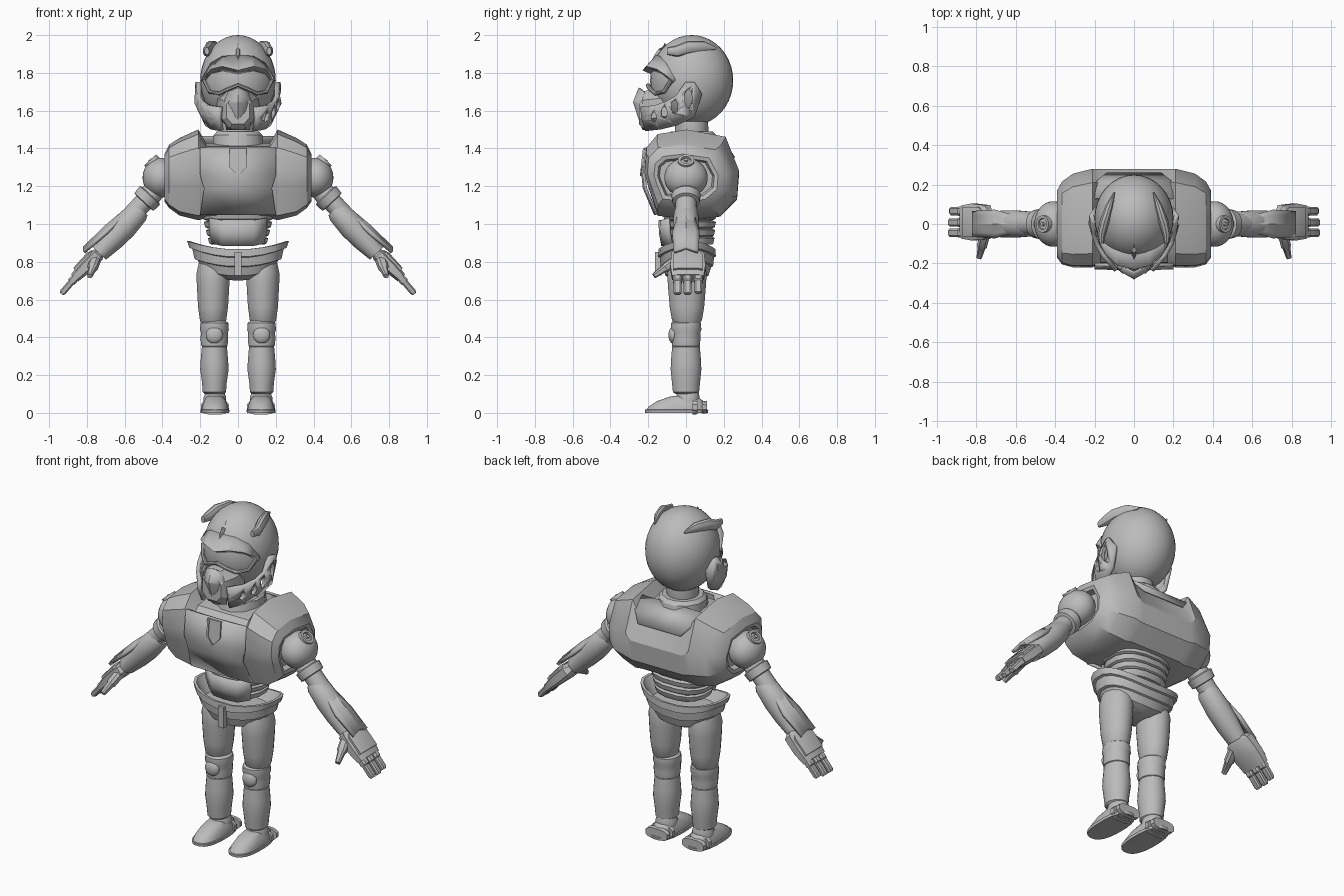
import bpy, bmesh, math
from mathutils import Vector, Matrix

if "Cube" in bpy.data.objects:
    bpy.data.objects.remove(bpy.data.objects["Cube"])

grey = bpy.data.materials.new("plain_grey")
grey.use_nodes = True
COLOUR = (0.5, 0.5, 0.5, 1)
grey.diffuse_color = COLOUR
grey.node_tree.nodes["Principled BSDF"].inputs["Base Color"].default_value = COLOUR


def finish(name, bm, side=1, angle=32):
    """Turn a bmesh into a shaded object, flipped in x for the right side."""
    for v in bm.verts:
        v.co.x *= side
    bmesh.ops.recalc_face_normals(bm, faces=bm.faces)
    mesh = bpy.data.meshes.new(name)
    bm.to_mesh(mesh)
    bm.free()
    ob = bpy.data.objects.new(name, mesh)
    bpy.context.collection.objects.link(ob)
    mesh.materials.append(grey)
    bpy.ops.object.select_all(action='DESELECT')
    bpy.context.view_layer.objects.active = ob
    ob.select_set(True)
    bpy.ops.object.shade_smooth_by_angle(angle=math.radians(angle))
    return ob


def loft(name, rings, side=1, caps=True, angle=32):
    bm = bmesh.new()
    rows = [[bm.verts.new(p) for p in ring] for ring in rings]
    n = len(rows[0])
    for a, b in zip(rows, rows[1:]):
        for i in range(n):
            j = (i + 1) % n
            bm.faces.new((a[i], a[j], b[j], b[i]))
    if caps:
        bm.faces.new(rows[0])
        bm.faces.new(rows[-1])
    return finish(name, bm, side, angle)


def curve_power(value, power):
    return math.copysign(abs(value) ** power, value)


def oval(centre, a, b, u, v, sides, power):
    out = []
    for i in range(sides):
        t = 2 * math.pi * (i + 0.5) / sides
        out.append(Vector(centre) + u * a * curve_power(math.cos(t), power)
                   + v * b * curve_power(math.sin(t), power))
    return out


def tube(name, rows, axis=None, side=1, sides=24, power=1, angle=32):
    """Loft ovals (x, y, z, half width, half depth) along a path."""
    rings = []
    for i, row in enumerate(rows):
        ahead, behind = rows[min(i + 1, len(rows) - 1)], rows[max(i - 1, 0)]
        t = Vector(axis or Vector(ahead[:3]) - Vector(behind[:3])).normalized()
        base = Vector((0, 1, 0)) if abs(t.y) < 0.7 else Vector((0, 0, 1))
        u = base.cross(t).normalized()
        rings.append(oval(row[:3], row[3], row[4], u, t.cross(u), sides, power))
    return loft(name, rings, side, True, angle)


def column(name, x, y, profile, side=1, sides=24, power=1):
    return tube(name, [(x, y, z, a, b) for z, a, b in profile], (0, 0, 1), side, sides, power)


def limb(name, start, end, profile, side, sides=20, power=1):
    s, e = Vector(start), Vector(end)
    return tube(name, [(*s.lerp(e, t), a, b) for t, a, b in profile], e - s, side, sides, power)


def ball(name, centres, radii, side=1):
    bm = bmesh.new()
    for c, r in zip(centres, radii):
        bmesh.ops.create_uvsphere(bm, u_segments=32, v_segments=20, radius=1,
                                  matrix=Matrix.Translation(c) @ Matrix.Diagonal((*r, 1)))
    return finish(name, bm, side)


def sheet(name, rows, thick, side=1):
    bm = bmesh.new()
    grid = [[bm.verts.new(p) for p in r] for r in rows]
    for a, b in zip(grid, grid[1:]):
        for i in range(len(a) - 1):
            bm.faces.new((a[i], a[i + 1], b[i + 1], b[i]))
    ob = finish(name, bm, side)
    mod = ob.modifiers.new("thickness", 'SOLIDIFY')
    mod.thickness, mod.offset = thick, 0
    return ob


def both(points):
    """Mirror a run of points starting on the centre line."""
    return [(-x, y, z) for x, y, z in reversed(points[1:])] + list(points)


# Helmet shell, and points that sit on its surface
HC, HR = Vector((0, 0.03, 1.76)), Vector((0.2, 0.22, 0.24))
ball("helmet", [HC], [HR])


def on_helmet(x, z, out=0.0):
    k = max(0, 1 - (x / HR.x) ** 2 - ((z - HC.z) / HR.z) ** 2)
    return (x, HC.y - HR.y * math.sqrt(k) - out, z)


# Brow, visor and forehead crest
brow_back = both([on_helmet(0, 1.89), on_helmet(.08, 1.885), on_helmet(.14, 1.85), on_helmet(.18, 1.78)])
brow_edge = both([(0, -.225, 1.815), (.08, -.205, 1.835), (.14, -.15, 1.82), (.188, -.06, 1.76)])
brow_under = both([on_helmet(0, 1.8), on_helmet(.08, 1.815), on_helmet(.14, 1.8), on_helmet(.18, 1.75)])
sheet("brow", [brow_back, brow_edge, brow_under], 0.012)
visor_rim = [on_helmet(x, z, .012) for x, z in ((0, 1.735), (.05, 1.715), (.1, 1.69), (.15, 1.7), (.18, 1.76))]
tube("visor_lower_rim", [(*p, .01, .012) for p in both(visor_rim)], sides=8)
tube("forehead_crest", [(*on_helmet(0, z), w, .014) for z, w in
                        ((1.86, .002), (1.89, .011), (1.92, .011), (1.95, .002))], sides=8)

# Muzzle
tube("muzzle", [(0, -.10, 1.62, .12, .1), (0, -.18, 1.61, .105, .105), (0, -.225, 1.605, .085, .105),
                (0, -.25, 1.60, .065, .075)], (0, -1, 0), sides=8, power=.75, angle=20)
sheet("muzzle_front", [both([(0, -.245, 1.72), (.05, -.22, 1.70)]),
                       both([(0, -.275, 1.645), (.075, -.23, 1.64)]),
                       both([(0, -.25, 1.57), (.07, -.22, 1.56)]),
                       both([(0, -.225, 1.5), (.06, -.19, 1.5)])], 0.012)

# Cheek guards with oval openings, and top fins
for s, label in ((1, "left"), (-1, "right")):
    guard_top = [(.2, .0, 1.75), (.205, -.05, 1.68), (.19, -.10, 1.65), (.155, -.16, 1.63), (.09, -.235, 1.62)]
    guard_mid = [(.215, .045, 1.75), (.22, .0, 1.64), (.195, -.08, 1.59), (.155, -.15, 1.57), (.095, -.23, 1.56)]
    guard_low = [(.19, .08, 1.69), (.185, .045, 1.57), (.165, -.05, 1.525), (.135, -.13, 1.505), (.085, -.21, 1.495)]
    guard = sheet(label + "_cheek_guard", [guard_top, guard_mid, guard_low], 0.022, s)
    cutter = ball(label + "_cheek_cutter",
                  [(.21, .012, 1.665), (.2, -.06, 1.62), (.18, -.115, 1.59), (.14, -.17, 1.565)],
                  [(.06, .02, .048), (.06, .017, .036), (.06, .015, .03), (.06, .013, .026)], s)
    cutter.hide_render = True
    cutter.hide_set(True)
    cut = guard.modifiers.new("openings", 'BOOLEAN')
    cut.object = cutter
    tube(label + "_helmet_fin", [(.10, .16, 1.93, .004, .006), (.125, .09, 1.94, .02, .03),
                                 (.15, .01, 1.935, .026, .034), (.165, -.05, 1.915, .022, .03),
                                 (.165, -.10, 1.915, .012, .02)], side=s, sides=10)

# Neck
column("neck", 0, .03, [(1.38, .1, .1), (1.47, .085, .085), (1.5, .09, .09), (1.56, .085, .085)])
column("neck_ring", 0, .03, [(1.4, .14, .15), (1.47, .135, .135), (1.49, .115, .115), (1.49, .09, .09)], sides=12)

# Torso shell: one section template scaled at stations across the body
SECTION = [(.02, .8), (0, .55), (.04, .38), (.14, .05), (.5, 0), (.8, .04),
           (.98, .25), (1, .55), (.86, .92), (.45, 1), (.14, .95)]


def section(x, front, back, low, top):
    return [(x, front + (back - front) * fy, low + (top - low) * fz) for fy, fz in SECTION]


half = [(.0, -.205, .28, 1.03, 1.43), (.17, -.205, .28, 1.03, 1.43), (.21, -.22, .28, 1.02, 1.5),
        (.31, -.22, .255, 1.045, 1.455), (.365, -.205, .215, 1.085, 1.42), (.39, -.17, .17, 1.12, 1.37),
        (.385, -.15, .15, 1.14, 1.35), (.35, -.14, .14, 1.15, 1.34)]
stations = [(-r[0], *r[1:]) for r in reversed(half[1:])] + half
loft("torso", [section(*r) for r in stations], angle=28)

# Chest plate, badge and upper back panel
plate = [(.2, -.205, 1.405), (.2, -.222, 1.26), (.18, -.215, 1.19), (.2, -.155, 1.05)]
sheet("chest_plate", [[(-x, y, z), (0, y - .006, z), (x, y, z)] for x, y, z in plate], 0.016)
badge = [(-.045, 1.4), (.045, 1.4), (.045, 1.3), (0, 1.255), (-.045, 1.3)]
loft("chest_badge", [[(x * k, y - (1.4 - z) * .11, z) for x, z in badge]
                     for k, y in ((1, -.2), (1, -.228), (.75, -.228), (.75, -.223))])
sheet("back_panel", [[(-.2, .13, 1.46), (.2, .13, 1.46)], [(-.19, .215, 1.41), (.19, .215, 1.41)],
                     [(-.14, .255, 1.35), (.14, .255, 1.35)]], 0.012)

# Ribbed abdomen
ribs = []
for i in range(4):
    z, w = 1.06 - i * .043, .195 - i * .011
    ribs += [(z, w - .02, .125), (z - .006, w, .145 - i * .004), (z - .034, w - .008, .138 - i * .004),
             (z - .04, w - .02, .122)]
column("abdomen", 0, .02, ribs, sides=16, power=.8)
sheet("abdomen_front", [both([(0, y, z), (.08, y + .008, z), (w, y + .05, z + .012)])
                        for y, z, w in ((-.14, 1.02, .15), (-.137, .95, .15), (-.125, .885, .135))], 0.012)

# Hip armour: stepped bands rising toward the sides
hips = []
for z, a, b, lift in ((.82, .2, .1, .0), (.865, .255, .14, .045), (.865, .272, .152, .045), (.825, .26, .155, .05),
                      (.82, .245, .145, .05), (.775, .232, .14, .04), (.77, .216, .13, .04),
                      (.725, .19, .115, .035), (.7, .1, .07, .02)):
    ring = oval((0, .005, z), a, b, Vector((1, 0, 0)), Vector((0, 1, 0)), 20, .85)
    hips.append([p + Vector((0, 0, lift * (p.x / a) ** 2)) for p in ring])
loft("hip_armour", hips)
tube("belt_buckle", [(0, -.13, .79, .022, .075), (0, -.165, .79, .022, .075)], (0, -1, 0), sides=4, power=.5)

for s, label in ((1, "left"), (-1, "right")):
    # Leg
    column(label + "_thigh", .132, .005, [(.8, .075, .09), (.74, .088, .105), (.68, .087, .102), (.56, .08, .092),
                                          (.49, .07, .08), (.47, .06, .065)], s)
    column(label + "_knee", .125, 0, [(.49, .058, .065), (.475, .074, .08), (.44, .077, .082), (.425, .072, .076),
                                      (.39, .074, .077), (.355, .07, .074), (.345, .055, .06)], s)
    ball(label + "_knee_cap", [(.125, -.068, .412)], [(.045, .025, .045)], s)
    column(label + "_shin", .125, 0, [(.36, .058, .06), (.35, .067, .074), (.28, .073, .08), (.23, .076, .082),
                                      (.16, .066, .075), (.11, .062, .07), (.1, .05, .055)], s)
    column(label + "_ankle", .122, .01, [(.12, .05, .055), (.095, .055, .06), (.085, .06, .062), (.05, .06, .062)], s)
    # Foot
    tube(label + "_foot", [(.122, -.05, 0, .076, .168), (.122, -.05, .016, .078, .17), (.122, -.05, .018, .072, .162),
                           (.122, -.045, .035, .07, .152), (.122, -.03, .062, .06, .125),
                           (.122, -.015, .085, .045, .075), (.122, -.01, .09, .03, .05)], (0, 0, 1), s, 20, .8)
    for y, h in ((.035, .058), (.085, .05)):
        tube(label + "_heel_band", [(.122, y, .03, .076, h * .7), (.122, y + .025, .03, .074, h * .65)],
             (0, 1, 0), s, 12, .7)

    # Shoulder with round bolt
    ball(label + "_shoulder", [(.41, 0, 1.245)], [(.095, .115, .105)], s)
    limb(label + "_shoulder_bolt", (.42, 0, 1.29), (.47, 0, 1.345),
         [(0, .045, .045), (.9, .043, .043), (.9, .028, .028), (.7, .026, .026), (.7, .012, .012), (.95, .01, .01)], s)
    # Elbow and flared forearm
    limb(label + "_elbow", (.43, 0, 1.19), (.56, 0, 1.05),
         [(0, .055, .055), (.25, .06, .065), (.28, .074, .078), (.52, .07, .072), (.54, .052, .055), (1, .052, .055)], s)
    limb(label + "_forearm", (.515, 0, 1.08), (.735, 0, .845),
         [(0, .05, .052), (.08, .062, .064), (.4, .07, .07), (.7, .064, .068), (1, .05, .06)], s)
    guard = [[(.58, y * .5, 1.085 - abs(y) * .3), (.7, y, .985 - abs(y) * .5), (.815, y * .9, .872 - abs(y) * .3)]
             for y in (-.07, -.045, 0, .045, .07)]
    sheet(label + "_forearm_guard", guard, 0.018, s)
    # Hand, fingers and thumb
    limb(label + "_palm", (.73, .01, .85), (.865, .01, .715),
         [(0, .026, .06), (.1, .038, .09), (.6, .038, .098), (1, .028, .088)], s, 8, .6)
    limb(label + "_hand_plate", (.765, .01, .85), (.86, .01, .755),
         [(0, .016, .06), (.2, .024, .08), (1, .018, .08)], s, 8, .5)
    for y, reach in ((-.045, 1), (.008, 1), (.065, .93)):
        limb(label + "_finger", (.85, y, .73), (.85 + .085 * reach, y, .73 - .1 * reach),
             [(0, .022, .024), (.35, .024, .025), (.4, .018, .022), (.9, .018, .022), (1, .011, .016)], s, 8, .6)
    limb(label + "_thumb", (.755, -.05, .81), (.785, -.17, .725),
         [(0, .028, .028), (.5, .027, .025), (.55, .021, .02), (1, .014, .014)], s, 8, .7)
